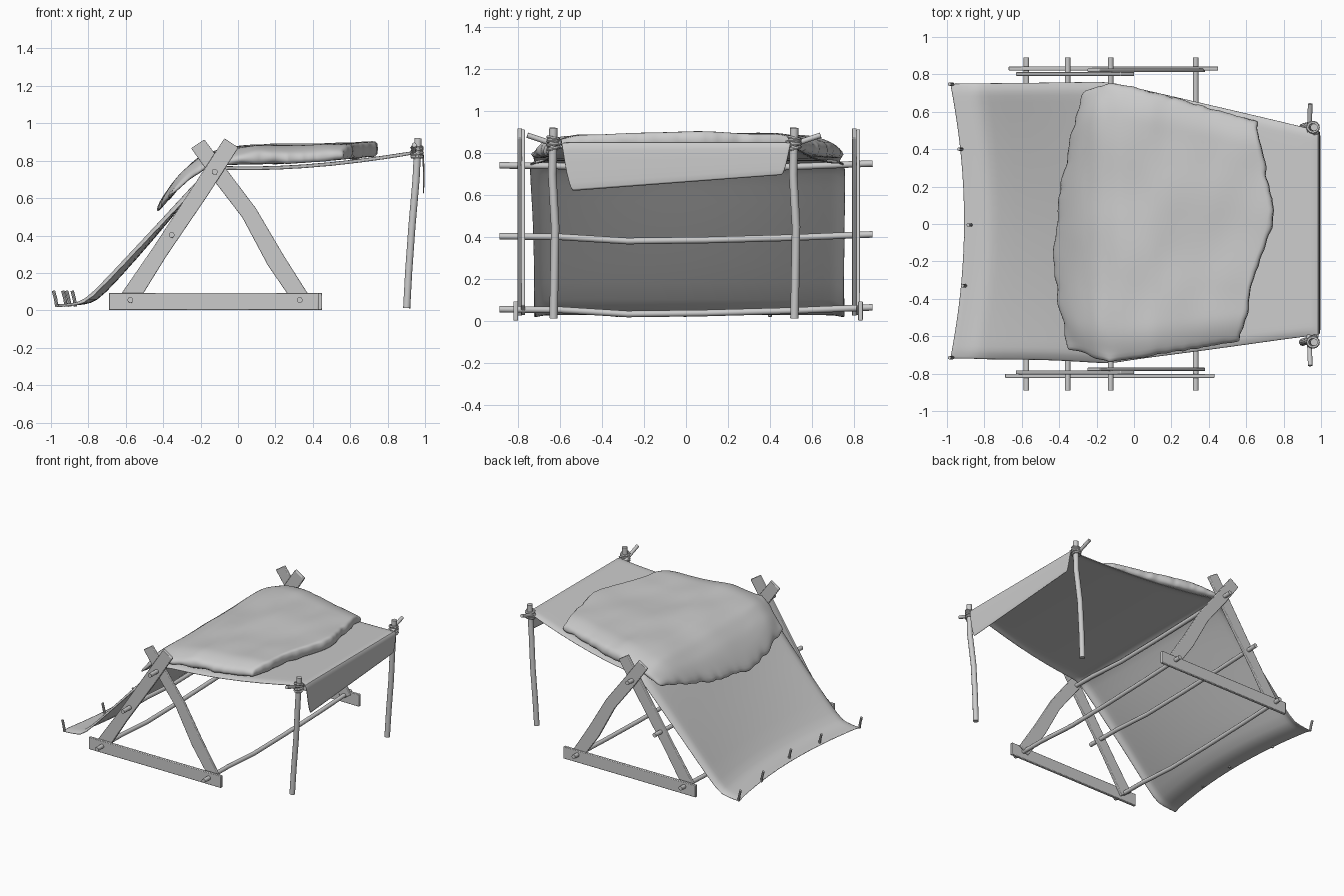
import bpy, bmesh, math, random
from mathutils import Vector, noise

random.seed(4)
cube = bpy.data.objects.get("Cube")
if cube:
    bpy.data.objects.remove(cube, do_unlink=True)

GREY = (0.6, 0.6, 0.6, 1)
mat = bpy.data.materials.new("plain_grey")
mat.use_nodes = True
mat.diffuse_color = GREY
bsdf = mat.node_tree.nodes["Principled BSDF"]
bsdf.inputs["Base Color"].default_value = GREY
bsdf.inputs["Roughness"].default_value = 0.8


def lerp(table, t):
    """Piecewise linear lookup in a list of (key, value) pairs."""
    for (a, va), (b, vb) in zip(table, table[1:]):
        if t <= b:
            f = max(0, (t - a) / (b - a))
            return va + (vb - va) * f
    return table[-1][1]


def finish(name, bm, angle=40):
    bmesh.ops.recalc_face_normals(bm, faces=bm.faces)
    me = bpy.data.meshes.new(name)
    bm.to_mesh(me)
    bm.free()
    ob = bpy.data.objects.new(name, me)
    bpy.context.collection.objects.link(ob)
    me.materials.append(mat)
    for o in bpy.context.selected_objects:
        o.select_set(False)
    bpy.context.view_layer.objects.active = ob
    ob.select_set(True)
    bpy.ops.object.shade_smooth_by_angle(angle=math.radians(angle))
    return ob


def modify(ob, kind, **settings):
    m = ob.modifiers.new(kind.title(), kind)
    for key, value in settings.items():
        setattr(m, key, value)


def tube(name, points, r, sides=10, closed=False):
    """Round stick or loop of rope through the points."""
    bm = bmesh.new()
    pts = [Vector(p) for p in points]
    rings = []
    n = len(pts)
    for i, p in enumerate(pts):
        nxt = pts[(i + 1) % n] if closed else pts[min(i + 1, n - 1)]
        prv = pts[i - 1] if closed else pts[max(i - 1, 0)]
        d = (nxt - prv).normalized()
        side = d.cross(Vector((1, 0, 0) if abs(d.x) < 0.6 else (0, 1, 0)))
        if closed:
            side = d.cross(Vector((0, 0, 1)))
        side.normalize()
        up = d.cross(side)
        rings.append([bm.verts.new(p + r * (side * math.cos(a) + up * math.sin(a)))
                      for a in (math.tau * k / sides for k in range(sides))])
    for i in range(n if closed else n - 1):
        a, b = rings[i], rings[(i + 1) % n]
        for k in range(sides):
            j = (k + 1) % sides
            bm.faces.new((a[k], a[j], b[j], b[k]))
    if not closed:
        bm.faces.new(rings[0])
        bm.faces.new(rings[-1])
    return finish(name, bm)


def board(name, stations, y, t):
    """Flat plank in the xz plane; stations are (x, z, width)."""
    bm = bmesh.new()
    p, q = stations[0], stations[-1]
    d = Vector((q[0] - p[0], 0, q[1] - p[1])).normalized()
    side = Vector((-d.z, 0, d.x))
    edge = [Vector((x, y - t / 2, z)) + side * w / 2 for x, z, w in stations]
    edge += [Vector((x, y - t / 2, z)) - side * w / 2 for x, z, w in reversed(stations)]
    face = bm.faces.new([bm.verts.new(v) for v in edge])
    new = bmesh.ops.extrude_face_region(bm, geom=[face])["geom"]
    bmesh.ops.translate(bm, vec=(0, t, 0), verts=[v for v in new if isinstance(v, bmesh.types.BMVert)])
    ob = finish(name, bm, 30)
    modify(ob, "BEVEL", width=0.004, segments=2)


# Two triangular timber frames
for label, yb, y1, y2, dx in (("right", -0.812, -0.793, -0.777, -0.01),
                              ("left", 0.832, 0.802, 0.822, 0.01)):
    board(label + "_base_board", [(-0.68 + dx, 0.047, 0.092), (-0.1, 0.047, 0.09), (0.44 + dx, 0.047, 0.092)], yb, 0.022)
    board(label + "_rear_leg", [(-0.59, 0.05, 0.1), (-0.42, 0.31, 0.085), (-0.2, 0.64, 0.092), (-0.035, 0.895, 0.09)], y1, 0.022)
    board(label + "_front_leg", [(0.345, 0.05, 0.09), (0.2, 0.27, 0.1), (0.06, 0.52, 0.088),
                                 (-0.1, 0.73, 0.09), (-0.215, 0.89, 0.085)], y2, 0.018)

# Cross rods joining the frames
for name, x, z in (("rear_bottom_rod", -0.575, 0.052), ("rear_middle_rod", -0.355, 0.4),
                   ("ridge_rod", -0.125, 0.738), ("front_bottom_rod", 0.33, 0.052)):
    tube(name, [(x, y, z + dz) for y, dz in ((-0.89, 0.003), (-0.6, 0), (-0.28, -0.02),
                                             (0.1, -0.015), (0.5, -0.004), (0.89, 0.012))], 0.0155)

# Awning poles with cross pegs and rope lashings
for label, y, s in (("right", -0.632, -1), ("left", 0.517, 1)):
    tube(label + "_pole", [(0.902, y, 0.012), (0.912, y + 0.004, 0.2), (0.93, y + 0.008, 0.45),
                           (0.952, y - 0.006, 0.7), (0.963, y, 0.92)], 0.02)
    tube(label + "_peg", [(0.935, y - s * 0.04, 0.83), (0.94, y + s * 0.05, 0.86),
                          (0.942, y + s * 0.125, 0.885)], 0.013)
    for i in range(4):
        loop = [(0.957 + 0.028 * math.cos(a), y + 0.026 * math.sin(a),
                 0.822 + 0.016 * i + 0.006 * math.sin(a + i))
                for a in (math.tau * k / 16 for k in range(16))]
        tube(label + "_lashing", loop, 0.0085, 6, True)
    tube(label + "_tie_cord", [(0.93, y - s * 0.01, 0.845), (0.965, y - s * 0.035, 0.855), (0.985, y - s * 0.03, 0.85)], 0.008, 6)

# Canvas sheet: sloping back, nearly flat roof and hanging front flap
# each station: x, z, right edge y, left edge y
CANVAS = [(-0.985, 0.03, -0.72, 0.75), (-0.93, 0.03, -0.72, 0.752), (-0.86, 0.04, -0.72, 0.752),
          (-0.8, 0.075, -0.725, 0.753), (-0.6, 0.29, -0.725, 0.755), (-0.4, 0.5, -0.73, 0.757),
          (-0.25, 0.66, -0.74, 0.76), (-0.16, 0.75, -0.745, 0.76), (-0.11, 0.77, -0.745, 0.755),
          (0.0, 0.765, -0.725, 0.73), (0.2, 0.765, -0.7, 0.685), (0.5, 0.785, -0.66, 0.615),
          (0.8, 0.825, -0.617, 0.545), (0.96, 0.852, -0.597, 0.505), (0.985, 0.85, -0.594, 0.5),
          (0.992, 0.83, -0.59, 0.497), (0.992, 0.72, -0.57, 0.48), (0.992, 0.655, -0.545, 0.462)]
bm = bmesh.new()
rows = []
ACROSS = [0, 0.012, 0.03] + [0.06 + 0.088 * k for k in range(11)] + [0.97, 0.988, 1]
for i, (x, z, y0, y1) in enumerate(CANVAS):
    row = []
    for t in ACROSS:
        bow = 1 - (2 * t - 1) ** 2
        px, pz = x, z
        if x < -0.1:
            px += 0.075 * bow * min(1, (-0.1 - x) / 0.6)
            pz -= 0.012 * bow * max(0, 1 - abs(x + 0.4) / 0.4)
        lip = 0.035 * max(0, 1 - min(t, 1 - t) / 0.03)
        if i < 3:
            lip *= 0.3
        elif x > -0.12:
            lip *= 0.4
        if i < len(CANVAS) - 4:
            pz -= lip
        else:
            pz += (t - 0.5) * 0.08 * (0.85 - z) / 0.2
        row.append(bm.verts.new((px, y0 + (y1 - y0) * t, max(pz, 0.02))))
    rows.append(row)
for a, b in zip(rows, rows[1:]):
    for k in range(len(a) - 1):
        bm.faces.new((a[k], b[k], b[k + 1], a[k + 1]))
canvas = finish("canvas_sheet", bm, 60)
modify(canvas, "SOLIDIFY", thickness=0.008, offset=0)
modify(canvas, "SUBSURF", levels=1, render_levels=1)

# Ground pegs along the rear hem
for x, y in ((-0.975, 0.748), (-0.925, 0.4), (-0.875, -0.005), (-0.905, -0.33), (-0.975, -0.715)):
    tube("ground_peg", [(x + 0.006, y, 0.02), (x, y, 0.06), (x - 0.012, y, 0.105)], 0.009, 8)

# Thick thatch pad draped over the ridge
LEFT = [(0, -0.35), (0.15, -0.4), (0.35, -0.44), (0.6, -0.405), (0.85, -0.34), (1, -0.27)]
RIGHT = [(0, 0.56), (0.1, 0.6), (0.3, 0.65), (0.45, 0.72), (0.58, 0.755), (0.7, 0.72), (0.85, 0.69), (1, 0.66)]
FRONT = [(-0.45, -0.62), (-0.35, -0.67), (-0.13, -0.74), (0.2, -0.69), (0.7, -0.6)]
BACK = [(-0.45, 0.62), (-0.27, 0.71), (-0.1, 0.76), (0.2, 0.68), (0.66, 0.55)]
UNDER = [(-0.45, 0.5), (-0.3, 0.67), (-0.15, 0.775), (0.3, 0.785), (0.5, 0.8), (0.75, 0.825)]
UPPER = [(-0.45, 0.57), (-0.3, 0.74), (-0.2, 0.82), (-0.08, 0.86), (0.1, 0.885), (0.4, 0.885), (0.75, 0.9)]
N = 36
bm = bmesh.new()
top, bottom = [], []
for i in range(N + 1):
    top.append([])
    bottom.append([])
    for k in range(N + 1):
        u, t = i / N, k / N
        x = lerp(LEFT, t) * (1 - u) + lerp(RIGHT, t) * u
        y = lerp(FRONT, x) * (1 - t) + lerp(BACK, x) * t
        rim = i in (0, N) or k in (0, N)
        if rim:
            x += random.uniform(-0.012, 0.012)
            y += random.uniform(-0.006, 0.006)
        zt, zb = lerp(UPPER, x), lerp(UNDER, x)
        bump = 0.012 * noise.noise(Vector((x * 5, y * 3, 2))) + 0.008 * (t - 0.5)
        fall = max(0, 1 - min(t, 1 - t) / 0.12) ** 2 * 0.045
        fall += max(0, 1 - u / 0.08) ** 2 * 0.03
        ragged = 0.025 * noise.noise(Vector((x * 12, y * 12, 7))) if rim else 0
        top[i].append(bm.verts.new((x, y, max(zt + bump - fall, zb + 0.03))))
        bottom[i].append(bm.verts.new((x, y, zb + ragged)))
for i in range(N):
    for k in range(N):
        for g in (top, bottom):
            bm.faces.new((g[i][k], g[i + 1][k], g[i + 1][k + 1], g[i][k + 1]))
    for e in (0, N):
        bm.faces.new((top[i][e], top[i + 1][e], bottom[i + 1][e], bottom[i][e]))
        bm.faces.new((top[e][i], top[e][i + 1], bottom[e][i + 1], bottom[e][i]))
pad = finish("thatch_pad", bm, 180)
modify(pad, "SUBSURF", levels=1, render_levels=1)
